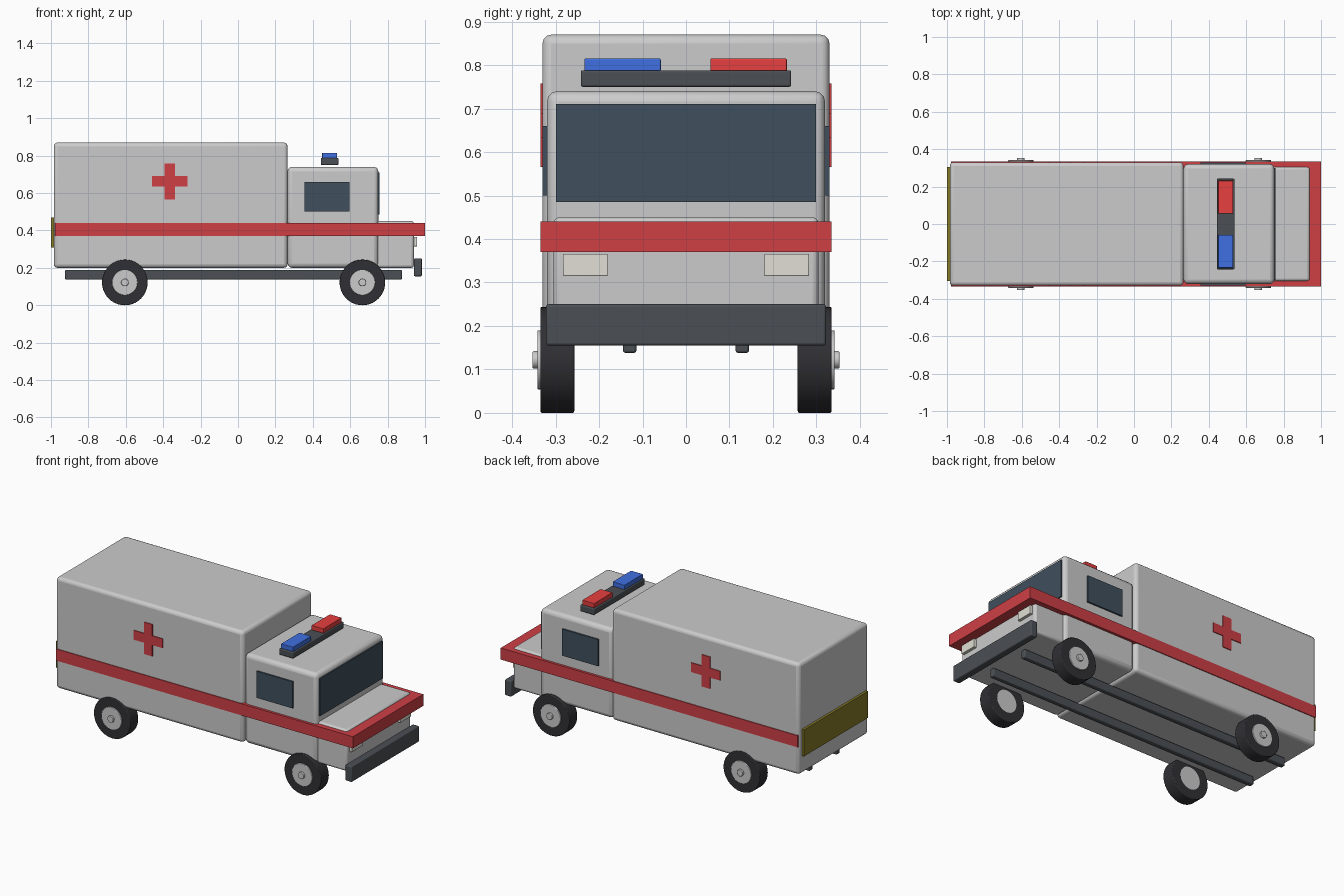
import bpy, bmesh, math
from mathutils import Matrix

if "Cube" in bpy.data.objects:
    bpy.data.objects.remove(bpy.data.objects["Cube"])


def material(name, rgb):
    m = bpy.data.materials.new(name)
    m.diffuse_color = (*rgb, 1)
    m.use_nodes = True
    m.node_tree.nodes["Principled BSDF"].inputs["Base Color"].default_value = m.diffuse_color
    return m


RED = material("red", (0.62, 0.05, 0.06))
LAMP_RED = material("lamp_red", (0.8, 0.05, 0.05))
BLUE = material("blue", (0.05, 0.16, 0.75))
GLASS = material("glass", (0.05, 0.08, 0.11))
DARK = material("dark_trim", (0.07, 0.08, 0.09))
RUBBER = material("rubber", (0.03, 0.03, 0.035))
OCHRE = material("ochre", (0.23, 0.19, 0.02))
LENS = material("lens", (0.75, 0.74, 0.66))


def finish(bm, name, mat, bevel, segments=3):
    mesh = bpy.data.meshes.new(name)
    bm.to_mesh(mesh)
    bm.free()
    ob = bpy.data.objects.new(name, mesh)
    bpy.context.collection.objects.link(ob)
    if mat:
        mesh.materials.append(mat)
    if bevel:
        mod = ob.modifiers.new("Bevel", 'BEVEL')
        mod.width, mod.segments = bevel, segments
        mod.limit_method = 'ANGLE'
    bpy.ops.object.select_all(action='DESELECT')
    bpy.context.view_layer.objects.active = ob
    ob.select_set(True)
    bpy.ops.object.shade_smooth_by_angle(angle=math.radians(35))
    return ob


def box(name, x, y, z, mat=None, bevel=0.0):
    """Box from (min, max) ranges on each axis."""
    bm = bmesh.new()
    bmesh.ops.create_cube(bm, size=1)
    for v in bm.verts:
        for i, r in enumerate((x, y, z)):
            v.co[i] = r[0] if v.co[i] < 0 else r[1]
    return finish(bm, name, mat, bevel)


def disc(name, x, z, y0, y1, radius, mat=None, bevel=0.0):
    """Cylinder along y between y0 and y1."""
    bm = bmesh.new()
    place = Matrix.Translation((x, (y0 + y1) / 2, z)) @ Matrix.Rotation(math.pi / 2, 4, 'X')
    bmesh.ops.create_cone(bm, cap_ends=True, segments=40, radius1=radius, radius2=radius,
                          depth=abs(y1 - y0), matrix=place)
    return finish(bm, name, mat, bevel)


def cross(name, x, z, reach, half, y0, y1, mat):
    """Plus-shaped plate extruded along y."""
    quarter = [(reach, -half), (reach, half), (half, half)]
    bm = bmesh.new()
    verts = []
    for k in range(4):
        c, s = (1, 0, -1, 0)[k], (0, 1, 0, -1)[k]
        verts += [bm.verts.new((x + c * a - s * b, y0, z + s * a + c * b)) for a, b in quarter]
    face = bm.faces.new(verts)
    ext = bmesh.ops.extrude_face_region(bm, geom=[face])["geom"]
    for v in ext:
        if isinstance(v, bmesh.types.BMVert):
            v.co.y = y1
    bmesh.ops.recalc_face_normals(bm, faces=bm.faces)
    return finish(bm, name, mat, 0)


# Main body volumes
box("patient_box", (-0.985, 0.265), (-0.33, 0.33), (0.2, 0.87), bevel=0.02)
box("cab", (0.265, 0.75), (-0.32, 0.32), (0.2, 0.74), bevel=0.024)
box("hood", (0.70, 0.94), (-0.305, 0.305), (0.2, 0.45), bevel=0.014)

# Trim, bumper and rear panel
box("stripe", (-0.978, 1.0), (-0.335, 0.335), (0.37, 0.44), RED)
box("front_bumper", (0.94, 0.983), (-0.322, 0.322), (0.155, 0.25), DARK, 0.006)
box("rear_panel", (-1.0, -0.98), (-0.305, 0.305), (0.31, 0.47), OCHRE)
box("windshield", (0.74, 0.757), (-0.299, 0.299), (0.485, 0.71), GLASS)

# Roof light bar
box("light_bar", (0.443, 0.537), (-0.242, 0.242), (0.75, 0.788), DARK, 0.005)
box("blue_lamp", (0.45, 0.53), (-0.234, -0.058), (0.786, 0.815), BLUE, 0.003)
box("red_lamp", (0.45, 0.53), (0.056, 0.232), (0.786, 0.815), LAMP_RED, 0.003)


def span(side, a, b):
    return tuple(sorted((side * a, side * b)))


# Parts repeated on both sides
for side, label in ((-1, "right"), (1, "left")):
    box(f"{label}_window", (0.355, 0.595), span(side, 0.31, 0.33), (0.5, 0.66), GLASS)
    box(f"{label}_headlight", (0.93, 0.957), span(side, 0.18, 0.283), (0.315, 0.366), LENS, 0.002)
    box(f"{label}_chassis_rail", (-0.925, 0.877), span(side, 0.114, 0.145), (0.138, 0.188), DARK, 0.006)
    cross(f"{label}_cross", -0.365, 0.662, 0.096, 0.028, side * 0.32, side * 0.335, RED)
    for x, end in ((-0.605, "rear"), (0.665, "front")):
        disc(f"{end}_{label}_tire", x, 0.122, side * 0.257, side * 0.335, 0.122, RUBBER, 0.004)
        disc(f"{end}_{label}_hub", x, 0.122, side * 0.2565, side * 0.342, 0.068, bevel=0.003)
        disc(f"{end}_{label}_hub_cap", x, 0.122, side * 0.33, side * 0.353, 0.02, bevel=0.003)
